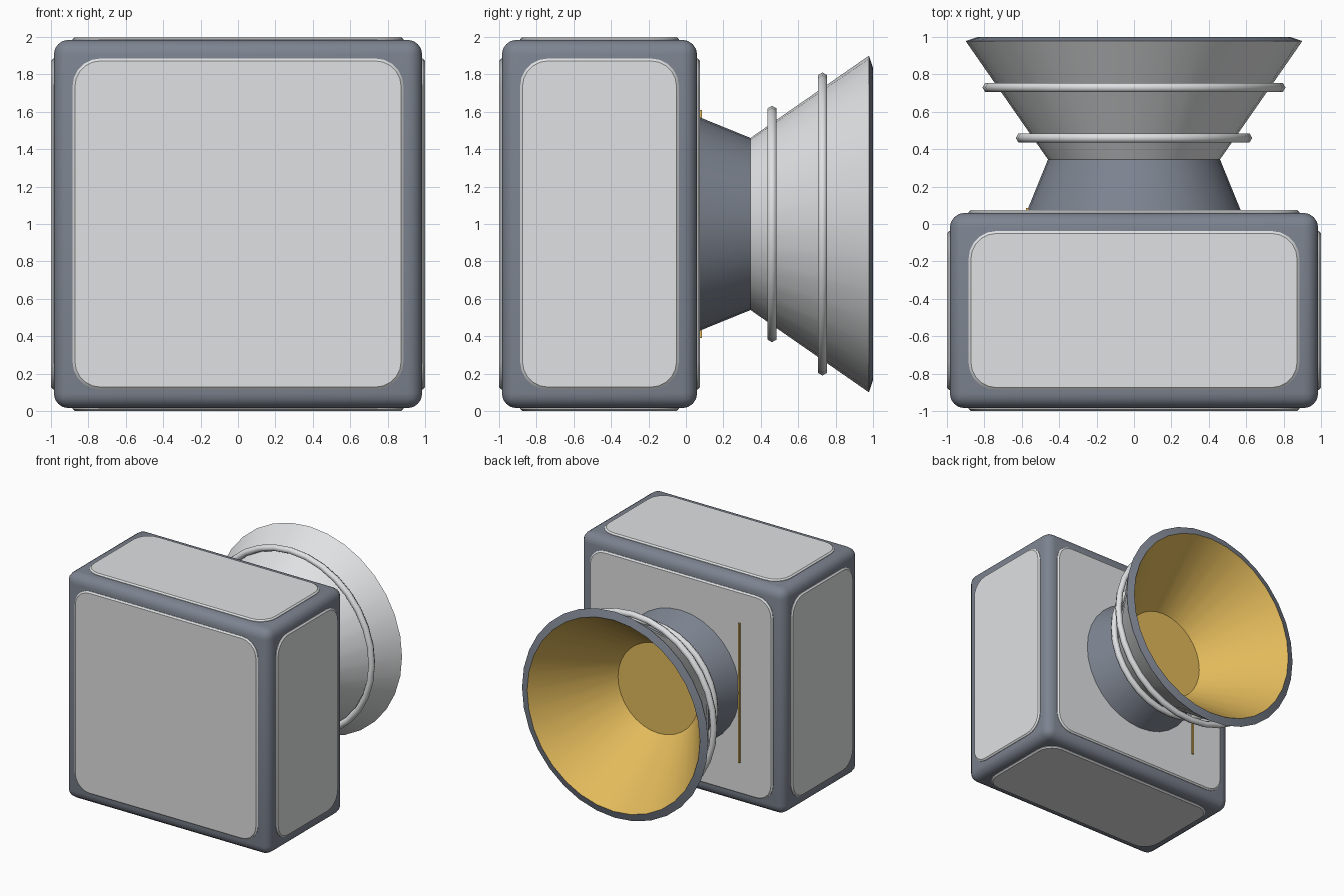
import bpy, bmesh, math
from mathutils import Vector, Matrix

if "Cube" in bpy.data.objects:
    bpy.data.objects.remove(bpy.data.objects["Cube"])


def material(name, rgb):
    m = bpy.data.materials.new(name)
    m.diffuse_color = (*rgb, 1)
    m.use_nodes = True
    m.node_tree.nodes["Principled BSDF"].inputs["Base Color"].default_value = m.diffuse_color
    return m


SLATE = material("slate grey", (0.205, 0.23, 0.28))
PALE = material("pale grey", (0.74, 0.75, 0.76))
GOLD = material("gold", (0.76, 0.49, 0.105))


def finish(bm, name, mats, angle=30):
    bmesh.ops.recalc_face_normals(bm, faces=bm.faces[:])
    me = bpy.data.meshes.new(name)
    bm.to_mesh(me)
    bm.free()
    for m in mats:
        me.materials.append(m)
    ob = bpy.data.objects.new(name, me)
    bpy.context.collection.objects.link(ob)
    bpy.ops.object.select_all(action='DESELECT')
    ob.select_set(True)
    bpy.context.view_layer.objects.active = ob
    bpy.ops.object.shade_smooth_by_angle(angle=math.radians(angle))
    return ob


def box(name, centre, size, mat, bevel=0, segments=4):
    bm = bmesh.new()
    bmesh.ops.create_cube(bm, size=1, matrix=Matrix.Translation(centre) @ Matrix.Diagonal((*size, 1)))
    if bevel:
        bmesh.ops.bevel(bm, geom=bm.edges[:], offset=bevel, segments=segments,
                        profile=0.5, affect='EDGES')
    return finish(bm, name, [mat])


def panel(name, face_centre, normal, u, v, width, height):
    """Rounded plate with a chamfered rim, standing proud of the body."""
    n, u, v = Vector(normal), Vector(u), Vector(v)
    bm = bmesh.new()

    def loop(inset, depth):
        r = 0.15 - inset
        w, h = width / 2 - 0.15, height / 2 - 0.15
        ring = []
        for k, (sx, sy) in enumerate(((1, 1), (-1, 1), (-1, -1), (1, -1))):
            for i in range(6):
                a = math.pi / 2 * (k + i / 5)
                ring.append(bm.verts.new(Vector(face_centre) + n * depth
                                         + u * (sx * w + r * math.cos(a))
                                         + v * (sy * h + r * math.sin(a))))
        return ring

    rings = [loop(0, -0.02), loop(0, 0.004), loop(0.013, 0.015)]
    for a, b in zip(rings, rings[1:]):
        for i in range(len(a)):
            j = (i + 1) % len(a)
            bm.faces.new((a[i], a[j], b[j], b[i]))
    bm.faces.new(rings[0])
    bm.faces.new(rings[-1])
    return finish(bm, name, [PALE], 20)


def lathe(name, profile, mats, mat_ids, steps=32, closed=False):
    """Revolve (radius, y) points about the horn axis at z = 1."""
    bm = bmesh.new()
    rings = []
    for r, y in profile:
        if r == 0:
            rings.append([bm.verts.new((0, y, 1))] * steps)
        else:
            rings.append([bm.verts.new((r * math.cos(2 * math.pi * i / steps), y,
                                        1 + r * math.sin(2 * math.pi * i / steps)))
                          for i in range(steps)])
    pairs = list(zip(rings, rings[1:])) + ([(rings[-1], rings[0])] if closed else [])
    for k, (a, b) in enumerate(pairs):
        for i in range(steps):
            j = (i + 1) % steps
            f = bm.faces.new(list(dict.fromkeys((a[i], a[j], b[j], b[i]))))
            f.material_index = mat_ids[k % len(mat_ids)]
    return finish(bm, name, mats, 25 if not closed else 65)


# Body
CY, HX, HY = -0.4625, 0.985, 0.5225
box("body", (0, CY, 1), (2 * HX, 2 * HY, 2 * HX), SLATE, bevel=0.08)

# Raised panels on all six sides
X, Y, Z = (1, 0, 0), (0, 1, 0), (0, 0, 1)
LONG, SHORT = 1.77, 0.85
for s, fb, lr, tb in ((-1, "front", "left", "bottom"), (1, "back", "right", "top")):
    panel(fb + "_panel", (0, CY + s * HY, 1), (0, s, 0), X, Z, LONG, LONG)
    panel(lr + "_panel", (s * HX, CY, 1), (s, 0, 0), Y, Z, SHORT, LONG)
    panel(tb + "_panel", (0, CY, 1 + s * HX), (0, 0, s), X, Y, LONG, SHORT)

# Horn: slate throat, pale bell, slate lip, gold lining
lathe("horn",
      [(0, 0.05), (0.58, 0.05), (0.46, 0.345), (0.9, 0.978), (0.835, 1.0), (0.39, 0.38), (0, 0.38)],
      [SLATE, PALE, GOLD], [0, 0, 1, 0, 2, 2])

# Rings round the bell
for name, y, radius in (("inner_ring", 0.46, 0.603), ("outer_ring", 0.73, 0.781)):
    profile = [(radius + 0.029 * math.cos(k * math.pi / 3), y + 0.029 * math.sin(k * math.pi / 3))
               for k in range(6)]
    lathe(name, profile, [PALE], [0], closed=True)

# Thin gold strip beside the throat
box("gold_strip", (-0.57, 0.07, 1), (0.016, 0.03, 1.22), GOLD)
